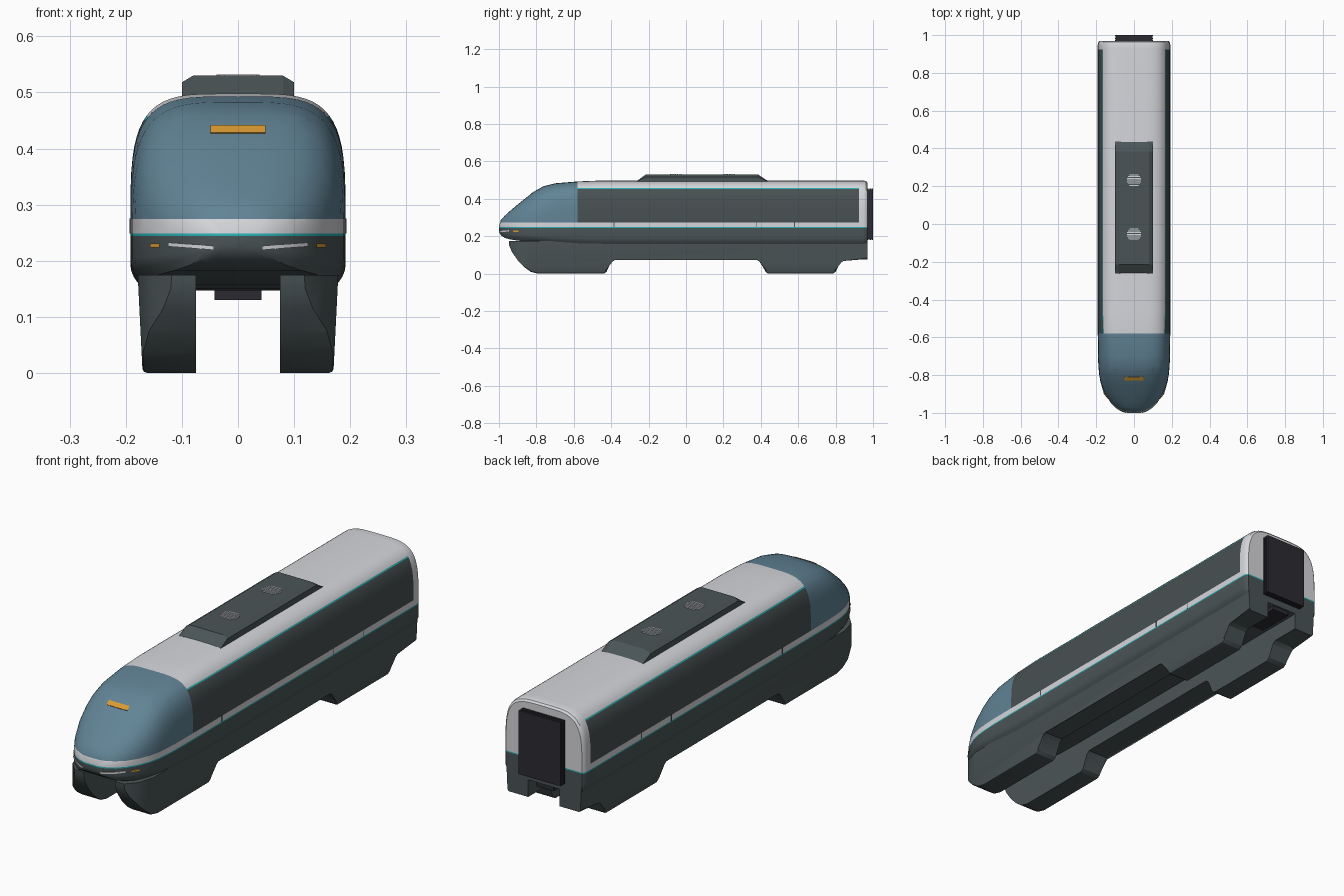
import bpy, bmesh, math
from mathutils import Vector
from mathutils.bvhtree import BVHTree

if "Cube" in bpy.data.objects:
    bpy.data.objects.remove(bpy.data.objects["Cube"])


def material(name, rgb):
    m = bpy.data.materials.new(name)
    lin = [((c / 255 + 0.055) / 1.055) ** 2.4 for c in rgb]
    m.diffuse_color = (*lin, 1)
    m.use_nodes = True
    m.node_tree.nodes["Principled BSDF"].inputs["Base Color"].default_value = m.diffuse_color
    return m


SLATE = material("slate grey", (74, 84, 86))
WHITE = material("pale grey", (214, 215, 219))
BLUE = material("cab blue", (97, 131, 149))
TEAL = material("teal", (40, 175, 180))
ORANGE = material("amber", (218, 155, 50))
BLACK = material("rubber black", (44, 42, 50))
PANEL = material("window grey", (72, 80, 82))


def finish(bm, name, mats, angle=35):
    bmesh.ops.recalc_face_normals(bm, faces=bm.faces)
    me = bpy.data.meshes.new(name)
    bm.to_mesh(me)
    bm.free()
    for m in mats:
        me.materials.append(m)
    me.shade_smooth()
    me.set_sharp_from_angle(angle=math.radians(angle))
    ob = bpy.data.objects.new(name, me)
    bpy.context.collection.objects.link(ob)
    return ob


def box(bm, x0, x1, y0, y1, z0, z1):
    vs = bmesh.ops.create_cube(bm, size=1)["verts"]
    for v in vs:
        v.co = ((x0 + x1) / 2 + v.co.x * (x1 - x0), (y0 + y1) / 2 + v.co.y * (y1 - y0),
                (z0 + z1) / 2 + v.co.z * (z1 - z0))
    return vs


def cut(bm, co, no, clear=False):
    geom = bm.verts[:] + bm.edges[:] + bm.faces[:]
    r = bmesh.ops.bisect_plane(bm, geom=geom, dist=1e-5, plane_co=co, plane_no=no, clear_outer=clear)
    if clear:
        edges = [e for e in r["geom_cut"] if isinstance(e, bmesh.types.BMEdge)]
        bmesh.ops.holes_fill(bm, edges=edges)


# Body shell: lofted sections (y, half width, top, bottom, roundness)
BELT = 0.24
stations = [
    (-1.0, .035, .256, .222, 2.2), (-.99, .067, .287, .206, 2.3), (-.97, .098, .309, .192, 2.4),
    (-.94, .127, .336, .183, 2.6), (-.90, .152, .370, .177, 2.8), (-.85, .173, .410, .172, 3.0),
    (-.80, .184, .447, .168, 3.2), (-.76, .188, .468, .164, 3.4), (-.70, .191, .483, .158, 3.7),
    (-.58, .192, .493, .150, 4.1), (-.45, .192, .498, .147, 4.2), (.950, .192, .498, .147, 4.2),
    (.963, .189, .495, .148, 4.2), (.970, .182, .487, .150, 4.2)]


def section(y, w, top, bot, n):
    pts = [(0, bot), (.6 * w, bot), (.88 * w, bot)]
    pts += [(fx * w, BELT - g * (BELT - bot)) for fx, g in ((.965, .75), (.99, .63), (1, .5))]
    for i in range(17):
        a = math.pi / 2 * i / 16
        pts.append((w * math.cos(a) ** (2 / n), BELT + (top - BELT) * math.sin(a) ** (2 / n)))
    pts[-1] = (0, top)
    pts += [(-x, z) for x, z in pts[-2:0:-1]]
    return [(x, y, z) for x, z in pts]


bm = bmesh.new()
rings = [[bm.verts.new(p) for p in section(*s)] for s in stations]
for a, b in zip(rings, rings[1:]):
    for i in range(len(a)):
        j = (i + 1) % len(a)
        bm.faces.new((a[i], a[j], b[j], b[i]))
bm.faces.new(rings[0])
bm.faces.new(rings[-1])
for z in (.244, .249, .274, .452, .457):
    cut(bm, (0, 0, z), (0, 0, 1))
for y in (-.58, .925):
    cut(bm, (0, y, 0), (0, 1, 0))
for f in bm.faces:
    c = f.calc_center_median()
    side = abs(c.x) > .12 and -.58 < c.y < .925
    if c.z < .244:
        k = 0
    elif c.z < .249:
        k = 3
    elif c.z < .274:
        k = 1
    elif c.y < -.58:
        k = 2
    elif side and c.z < .452:
        k = 4
    elif side and c.z < .457:
        k = 3
    else:
        k = 1
    f.material_index = k
bmesh.ops.recalc_face_normals(bm, faces=bm.faces)
tree = BVHTree.FromBMesh(bm)
finish(bm, "body_shell", [SLATE, WHITE, BLUE, TEAL, PANEL])


# Nose lights: thin patches laid on the shell from the front
def patch(name, x0, x1, z0, z1, h, mat, cols=8):
    bm = bmesh.new()
    grid = []
    for i in range(cols + 1):
        t = i / cols
        x, zc = x0 + (x1 - x0) * t, z0 + (z1 - z0) * t
        col = []
        for k in (-1, 0, 1):
            p, n, _, _ = tree.ray_cast(Vector((x, -2, zc + k * h / 2)), Vector((0, 1, 0)))
            col.append((bm.verts.new(p + n * .003), bm.verts.new(p - n * .003)))
        grid.append(col)
    for a, b in zip(grid, grid[1:]):
        for s in (0, 1):
            for k in (0, 1):
                bm.faces.new((a[k][s], b[k][s], b[k + 1][s], a[k + 1][s]))
        for k in (0, 2):
            bm.faces.new((a[k][0], b[k][0], b[k][1], a[k][1]))
    finish(bm, name, [mat])


patch("front_display", -.049, .049, .433, .433, .013, ORANGE)
for s, tag in ((1, "right"), (-1, "left")):
    patch("headlight_" + tag, s * .042, s * .123, .223, .229, .007, WHITE)
    patch("indicator_" + tag, s * .137, s * .154, .227, .227, .007, ORANGE, 3)

# Side skirts: side profile extruded, tapered, rounded at the front corner
profile = [(-.947, .175), (-.945, .15), (-.93, .115), (-.90, .072), (-.865, .035), (-.83, .010),
           (-.79, 0), (-.44, 0), (-.425, .010), (-.40, .068), (-.385, .08), (.385, .08),
           (.40, .068), (.425, .010), (.44, 0), (.785, 0), (.80, .010), (.825, .066),
           (.84, .076), (.97, .076), (.97, .175)]
for s, tag in ((1, "right"), (-1, "left")):
    bm = bmesh.new()
    inner = [bm.verts.new((.075, y, z)) for y, z in profile]
    outer = [bm.verts.new((.170 + .05 * z, y, z)) for y, z in profile]
    n = len(profile)
    bm.faces.new(inner)
    bm.faces.new(outer)
    for i in range(n):
        bm.faces.new((inner[i], inner[(i + 1) % n], outer[(i + 1) % n], outer[i]))
    edges = [bm.edges.get((outer[i], outer[i + 1])) for i in range(n - 2)]
    bmesh.ops.bevel(bm, geom=edges, offset=.008, segments=2, affect='EDGES', profile=.5)
    for (xa, ya), (xb, yb) in (((.118, -.947), (.165, -.895)), ((.155, -.915), (.179, -.83))):
        cut(bm, (xa, ya, 0), (yb - ya, -(xb - xa), 0), True)
    for v in bm.verts:
        v.co.x *= s
    finish(bm, "side_skirt_" + tag, [SLATE], 30)

# Door seams across the pale stripe
for s, tag in ((1, "right"), (-1, "left")):
    bm = bmesh.new()
    for y in (-.385, .375, .58):
        box(bm, s * .188, s * .1935, y - .002, y + .002, .249, .275)
    finish(bm, "door_seams_" + tag, [SLATE])

# Roof pod with sloping ends and chamfered sides
bm = bmesh.new()
ends = []
for y, top, mid in ((-.262, .496, .494), (-.215, .530, .518), (.385, .530, .518), (.437, .496, .494)):
    ends.append([bm.verts.new((x, y, z)) for x, z in
                 ((-.1, .485), (.1, .485), (.1, mid), (.08, top), (-.08, top), (-.1, mid))])
for a, b in zip(ends, ends[1:]):
    for i in range(6):
        j = (i + 1) % 6
        bm.faces.new((a[i], a[j], b[j], b[i]))
bm.faces.new(ends[0])
bm.faces.new(ends[-1])
finish(bm, "roof_pod", [SLATE], 10)

# Round fan grilles made of slats
for cy, tag in ((-.055, "front"), (.232, "rear")):
    bm = bmesh.new()
    for i in range(-3, 4):
        d = i * .0095
        w = math.sqrt(.038 ** 2 - d * d)
        box(bm, -w, w, cy + d - .0025, cy + d + .0025, .527, .5315)
    finish(bm, "fan_grille_" + tag, [WHITE])

# Rear gangway bellows
bm = bmesh.new()
box(bm, -.094, .094, .96, .998, .186, .449)
for y in (.968, .980, .992):
    box(bm, -.1, .1, y, y + .008, .18, .455)
finish(bm, "gangway_bellows", [BLACK])

# Rear coupler under the floor
bm = bmesh.new()
box(bm, -.042, .042, .80, .965, .13, .18)
finish(bm, "rear_coupler", [BLACK])
